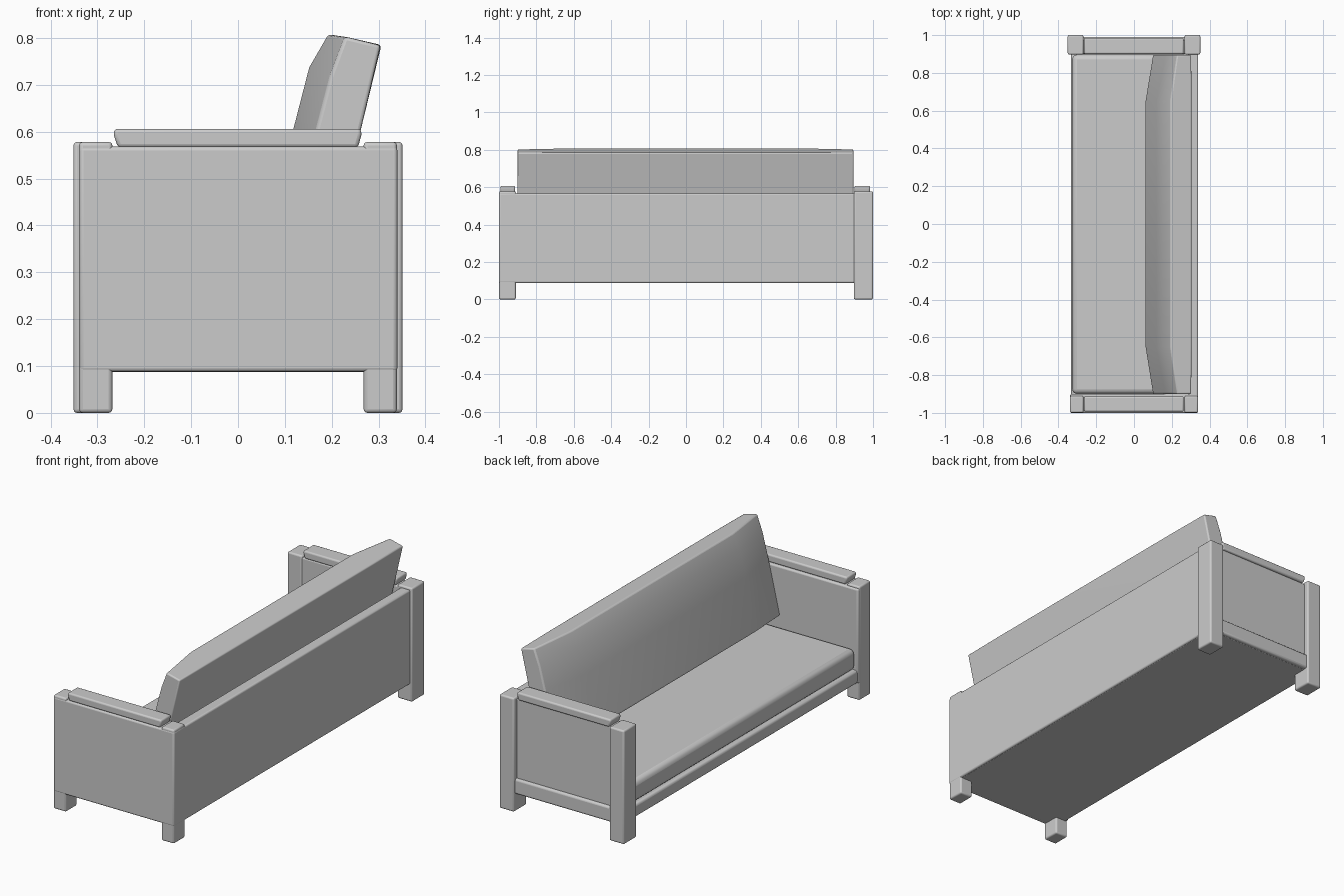
import bpy, bmesh, math

if "Cube" in bpy.data.objects:
    bpy.data.objects.remove(bpy.data.objects["Cube"])


def finish(ob, bevel, segments=3):
    """Round the edges and shade smoothly."""
    if bevel:
        m = ob.modifiers.new("round", 'BEVEL')
        m.width = bevel
        m.segments = segments
        m.limit_method = 'ANGLE'
        m.angle_limit = math.radians(40)
    bpy.ops.object.select_all(action='DESELECT')
    ob.select_set(True)
    bpy.context.view_layer.objects.active = ob
    bpy.ops.object.shade_smooth_by_angle(angle=math.radians(35))
    return ob


def box(name, x, y, z, bevel=0.01):
    bpy.ops.mesh.primitive_cube_add(size=1)
    ob = bpy.context.object
    ob.name = name
    for v in ob.data.vertices:
        v.co = [r[0] if c < 0 else r[1] for r, c in zip((x, y, z), v.co)]
    return finish(ob, bevel)


def loft(name, sections, bevel):
    """Skin a list of (y, xz profile) sections and cap both ends."""
    bm = bmesh.new()
    rings = [[bm.verts.new((x, y, z)) for x, z in prof] for y, prof in sections]
    n = len(rings[0])
    for a, b in zip(rings, rings[1:]):
        for i in range(n):
            bm.faces.new((a[i], a[(i + 1) % n], b[(i + 1) % n], b[i]))
    bm.faces.new(rings[0])
    bm.faces.new(rings[-1])
    bmesh.ops.recalc_face_normals(bm, faces=bm.faces)
    me = bpy.data.meshes.new(name)
    bm.to_mesh(me)
    bm.free()
    ob = bpy.data.objects.new(name, me)
    bpy.context.collection.objects.link(ob)
    return finish(ob, bevel)


# Corner posts with feet: one end stands slightly proud
for label, sx in (("front", -1), ("rear", 1)):
    for end, outer, y in (("near", 0.339, (-0.999, -0.91)), ("far", 0.351, (0.897, 1))):
        x = sorted((sx * 0.268, sx * outer))
        box(f"{label}_post_{end}", x, y, (0, 0.578), 0.008)

# Side panels: near one flush with its posts, far one recessed above a rail
box("side_panel_near", (-0.338, 0.34), (-1, -0.9), (0.088, 0.568), 0.008)
box("side_panel_far", (-0.29, 0.29), (0.9, 0.975), (0.088, 0.568), 0.006)
box("side_rail_far", (-0.29, 0.29), (0.91, 0.99), (0.088, 0.165))

# Armrest pads: tapered underside
for end, y0, y1 in (("near", -0.993, -0.913), ("far", 0.9, 0.985)):
    profile = [(-0.256, 0.566), (-0.265, 0.592), (-0.265, 0.606),
               (0.263, 0.606), (0.263, 0.592), (0.256, 0.566)]
    loft(f"armrest_{end}", [(y0, profile), (y1, profile)], 0.008)

# Back panel (flush with the near rear post), base and front rail
box("back_panel", (0.285, 0.34), (-1, 0.92), (0.088, 0.567), 0.008)
box("base", (-0.325, 0.33), (-0.98, 0.97), (0.087, 0.15), 0.003)
box("front_rail", (-0.333, -0.27), (-0.95, 0.95), (0.088, 0.155), 0.012)

# Seat cushion
box("seat_cushion", (-0.327, 0.29), (-0.899, 0.897), (0.158, 0.266), 0.025)

# Reclined back cushion, fuller in the middle, its underside square to the front
end_profile = [(0.10, 0.322), (0.167, 0.605), (0.197, 0.72),
               (0.228, 0.803), (0.304, 0.784), (0.261, 0.60), (0.182, 0.275)]
full_profile = [(0.06, 0.345), (0.118, 0.605), (0.152, 0.737),
                (0.193, 0.808), (0.306, 0.785), (0.261, 0.60), (0.182, 0.275)]
loft("back_cushion", [(-0.9, end_profile), (-0.65, full_profile),
                      (0.65, full_profile), (0.895, end_profile)], 0.007)
